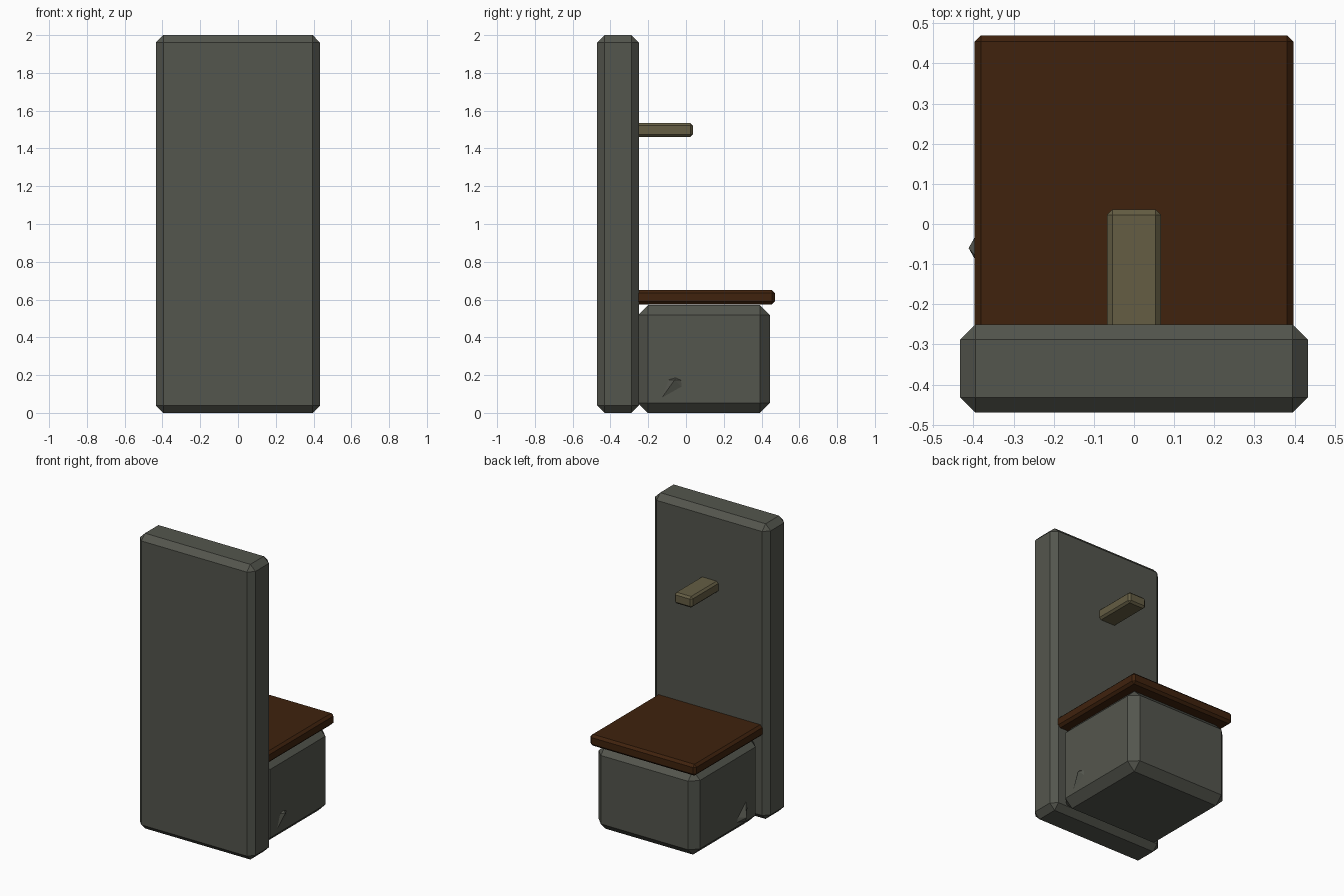
import bpy
import bmesh
from mathutils import Vector

cube = bpy.data.objects.get("Cube")
if cube:
    bpy.data.objects.remove(cube, do_unlink=True)


def material(name, color):
    mat = bpy.data.materials.new(name)
    mat.use_nodes = True
    mat.diffuse_color = color
    mat.node_tree.nodes["Principled BSDF"].inputs["Base Color"].default_value = color
    return mat


stone = material("grey stone", (0.088, 0.092, 0.075, 1))
wood = material("dark brown wood", (0.05, 0.016, 0.004, 1))
bone = material("pale khaki", (0.128, 0.11, 0.057, 1))


def add_object(name, bm, mat):
    mesh = bpy.data.meshes.new(name)
    bmesh.ops.recalc_face_normals(bm, faces=bm.faces[:])
    bm.to_mesh(mesh)
    bm.free()
    mesh.materials.append(mat)
    obj = bpy.data.objects.new(name, mesh)
    bpy.context.collection.objects.link(obj)
    return obj


def chamfered_block(name, low, high, chamfer, mat):
    """Box between two corners with a flat one-step chamfer on every edge."""
    low, high = Vector(low), Vector(high)
    bm = bmesh.new()
    bmesh.ops.create_cube(bm, size=1)
    bmesh.ops.scale(bm, vec=high - low, verts=bm.verts)
    bmesh.ops.translate(bm, vec=(low + high) / 2, verts=bm.verts)
    bmesh.ops.bevel(bm, geom=bm.edges[:], offset=chamfer, segments=1,
                    profile=0.5, affect="EDGES")
    return add_object(name, bm, mat)


def stone_chip(name, wall_x, outline, tip):
    """Low pointed shard growing out of a side wall."""
    bm = bmesh.new()
    ring = [bm.verts.new((wall_x, y, z)) for y, z in outline]
    apex = bm.verts.new(tip)
    bm.faces.new(ring)
    for a, b in zip(ring, ring[1:] + ring[:1]):
        bm.faces.new((a, b, apex))
    return add_object(name, bm, stone)


# Tall slab, seat base, seat board and small peg shelf
chamfered_block("tall_slab", (-0.433, -0.47, 0), (0.433, -0.25, 2), 0.038, stone)
chamfered_block("seat_base", (-0.38, -0.255, 0), (0.38, 0.445, 0.57), 0.053, stone)
chamfered_block("seat_board", (-0.397, -0.28, 0.573), (0.397, 0.47, 0.65), 0.016, wood)
chamfered_block("peg_shelf", (-0.067, -0.28, 1.46), (0.067, 0.036, 1.535), 0.013, bone)

# Shards on both sides of the base
stone_chip("right_chip", -0.378,
           [(0, 0.08), (-0.01, 0.11), (-0.1, 0.19), (-0.12, 0.16), (-0.1, 0.05)],
           (-0.412, -0.06, 0.1))
stone_chip("left_chip", 0.378,
           [(-0.135, 0.07), (-0.095, 0.175), (-0.055, 0.187), (-0.022, 0.172), (-0.02, 0.135)],
           (0.398, -0.06, 0.175))
